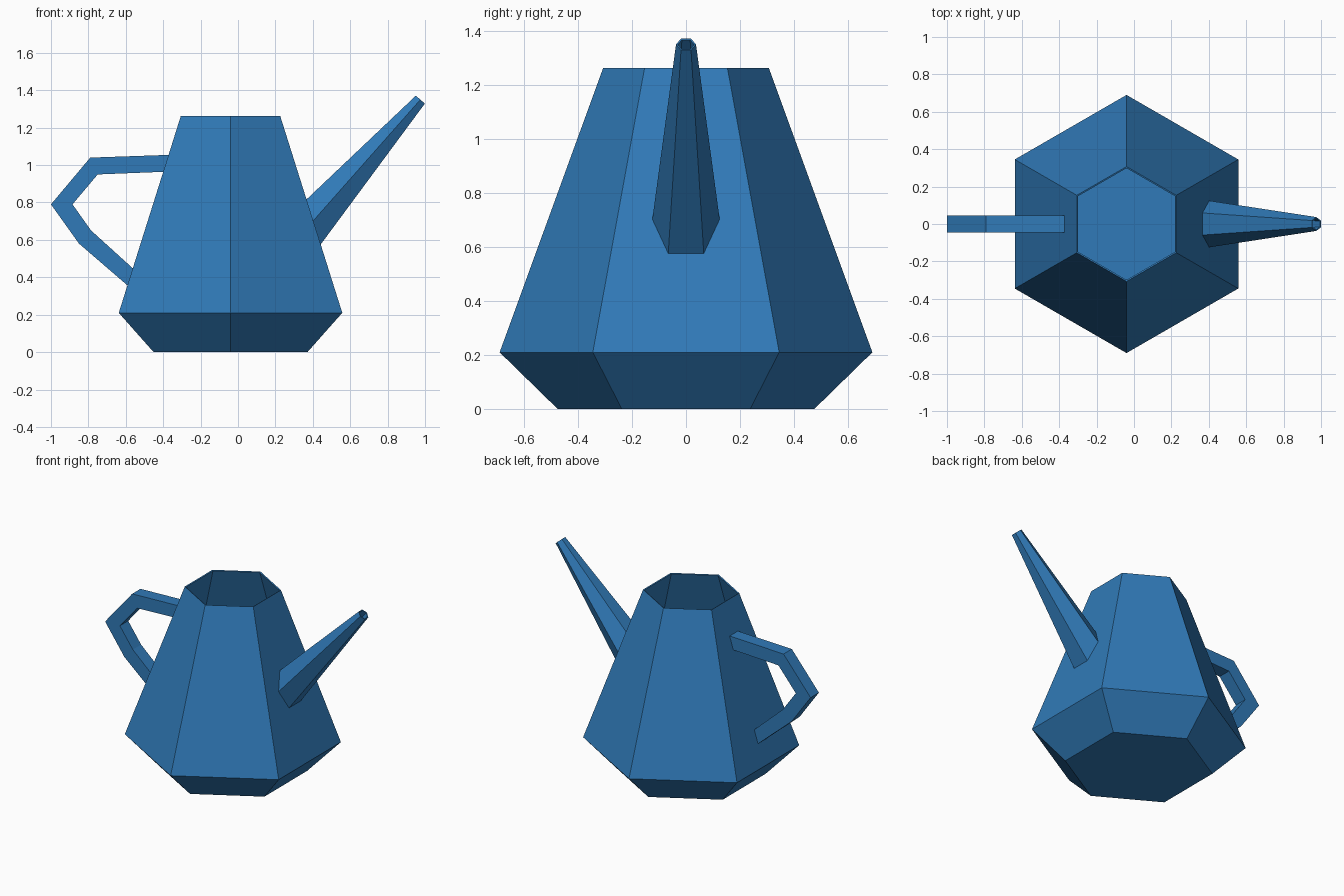
import bpy
import bmesh
from math import cos, sin, tau
from mathutils import Vector

cube = bpy.data.objects.get("Cube")
if cube:
    bpy.data.objects.remove(cube, do_unlink=True)

# Single flat colour
blue = bpy.data.materials.new("blue")
blue.use_nodes = True
colour = (0.03, 0.195, 0.48, 1)
blue.diffuse_color = colour
blue.node_tree.nodes["Principled BSDF"].inputs["Base Color"].default_value = colour


def hexagon(centre, axis, radius):
    """Six points around an axis, with corners on the y direction."""
    u = Vector((0, 1, 0))
    v = axis.normalized().cross(u)
    return [centre + radius * (u * cos(i * tau / 6) + v * sin(i * tau / 6))
            for i in range(6)]


def loft(name, rings, cap_start=False, cap_end=False, wall=0):
    """Skin a row of rings, optionally capped or given a thin wall."""
    bm = bmesh.new()
    rows = [[bm.verts.new(p) for p in ring] for ring in rings]
    for a, b in zip(rows, rows[1:]):
        n = len(a)
        for i in range(n):
            j = (i + 1) % n
            bm.faces.new((a[i], a[j], b[j], b[i]))
    if cap_start:
        bm.faces.new(rows[0][::-1])
    if cap_end:
        bm.faces.new(rows[-1])
    mesh = bpy.data.meshes.new(name)
    bm.to_mesh(mesh)
    bm.free()
    mesh.materials.append(blue)
    obj = bpy.data.objects.new(name, mesh)
    bpy.context.collection.objects.link(obj)
    if wall:
        shell = obj.modifiers.new("wall", "SOLIDIFY")
        shell.thickness = wall
        shell.offset = -1
        shell.use_even_offset = True
    return obj


# Hollow six-sided body, open at the top
up = Vector((0, 0, 1))
body_profile = [(0.475, 0), (0.69, 0.21), (0.307, 1.262)]
loft("body", [hexagon(Vector((-0.04, 0, z)), up, r) for r, z in body_profile],
     cap_start=True, wall=0.008)

# Tapered spout, open at the tip
base, tip = Vector((0.347, 0, 0.64)), Vector((0.975, 0, 1.35))
axis = tip - base
loft("spout", [hexagon(base, axis, 0.133), hexagon(tip, axis, 0.037)], wall=0.006)

# Angular handle: outer and inner corners, from the top joint to the bottom
outer = [(-0.355, 1.055), (-0.79, 1.04), (-1.0, 0.79), (-0.85, 0.58), (-0.56, 0.33)]
inner = [(-0.375, 0.965), (-0.75, 0.95), (-0.885, 0.79), (-0.785, 0.65), (-0.54, 0.428)]
w = 0.046
loft("handle", [[(ox, -w, oz), (ox, w, oz), (ix, w, iz), (ix, -w, iz)]
                for (ox, oz), (ix, iz) in zip(outer, inner)],
     cap_start=True, cap_end=True)
